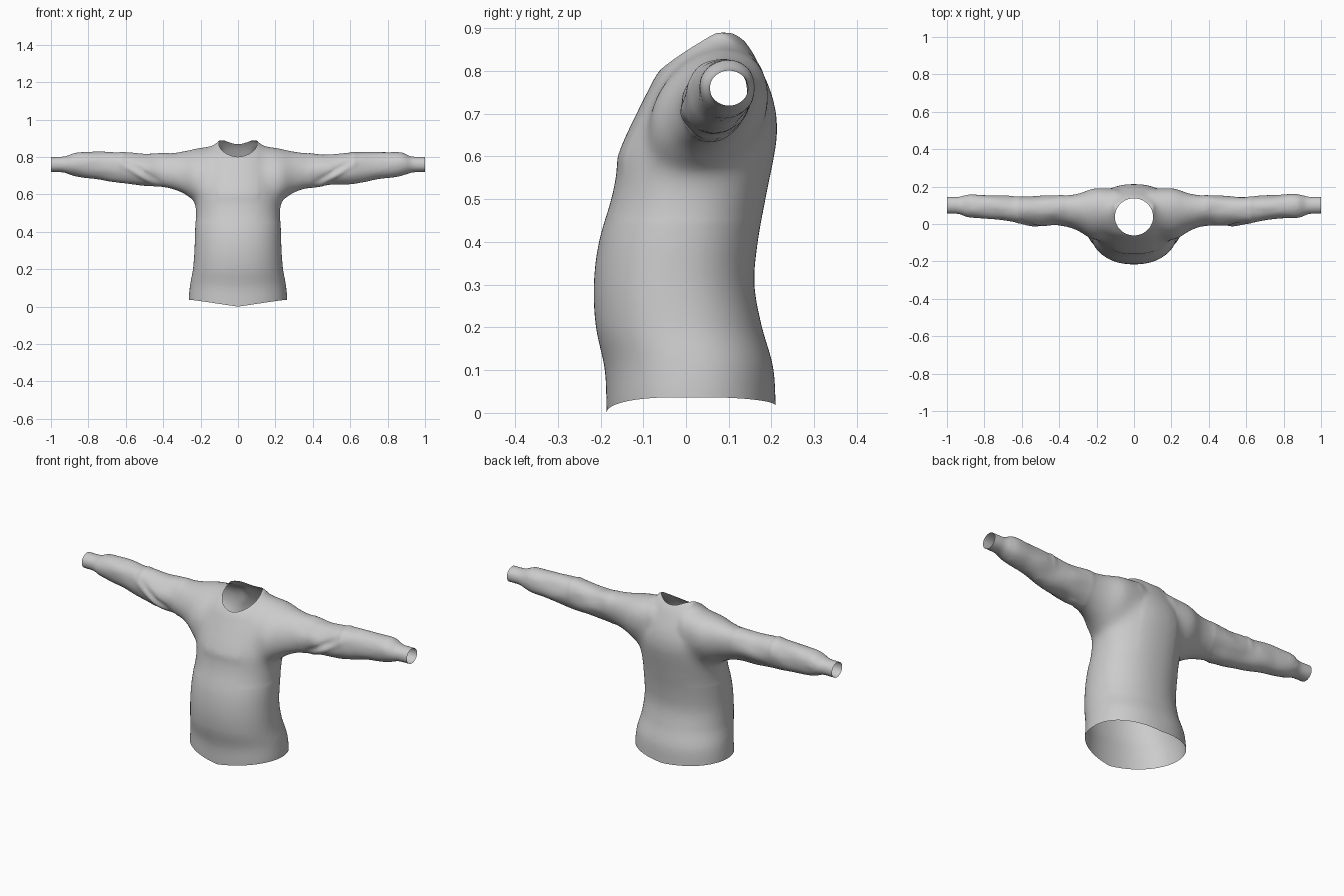
import bpy, bmesh, math
from mathutils import Vector, noise

if "Cube" in bpy.data.objects:
    bpy.data.objects.remove(bpy.data.objects["Cube"])

fabric = bpy.data.materials.new("grey fabric")
fabric.diffuse_color = (0.6, 0.6, 0.6, 1)
fabric.use_nodes = True
fabric.node_tree.nodes["Principled BSDF"].inputs["Base Color"].default_value = fabric.diffuse_color


def resample(rows, steps):
    """Catmull-Rom interpolation through a table of ring parameters."""
    out = []
    for i in range(len(rows) - 1):
        p = [rows[max(0, min(len(rows) - 1, i + k))] for k in (-1, 0, 1, 2)]
        for s in range(steps):
            t = s / steps
            out.append([0.5 * (2 * b + (c - a) * t + (2 * a - 5 * b + 4 * c - d) * t * t
                               + (3 * b - a - 3 * c + d) * t ** 3) for a, b, c, d in zip(*p)])
    return out + [list(rows[-1])]


def spow(v, e):
    return math.copysign(abs(v) ** e, v)


def loft(bm, rings):
    """Capped solid skinned through rings of points."""
    loops = [[bm.verts.new(p) for p in r] for r in rings]
    n = len(loops[0])
    for a, b in zip(loops, loops[1:]):
        for i in range(n):
            bm.faces.new((a[i], a[(i + 1) % n], b[(i + 1) % n], b[i]))
    bm.faces.new(loops[0][::-1])
    bm.faces.new(loops[-1])


N = 64
ANG = [2 * math.pi * i / N for i in range(N)]

# Torso rings: z, half width, front y, back y
torso = [(-.1, .262, -.182, .212), (0, .264, -.186, .210), (.1, .256, -.190, .204),
         (.2, .241, -.211, .178), (.3, .233, -.216, .160), (.4, .230, -.204, .168),
         (.5, .226, -.175, .186), (.56, .228, -.163, .198), (.6, .230, -.160, .206),
         (.65, .230, -.140, .213), (.7, .225, -.116, .211), (.75, .212, -.091, .199),
         (.8, .190, -.063, .178), (.85, .15, -.012, .152), (.89, .105, .045, .12)]

# Sleeve rings: x, bottom z, top z, front y, back y, lean
sleeve = [(.08, .56, .858, -.06, .18, .25), (.2, .555, .853, -.085, .192, .25),
          (.25, .575, .842, -.068, .178, .25), (.3, .607, .832, -.035, .160, .22),
          (.4, .638, .821, -.006, .152, .18), (.5, .648, .815, -.010, .150, .12),
          (.6, .656, .824, .002, .147, .06), (.7, .670, .831, .018, .152, 0),
          (.8, .685, .828, .028, .157, 0), (.87, .698, .826, .033, .161, 0),
          (.905, .708, .812, .040, .155, 0), (.93, .717, .803, .051, .147, 0),
          (.97, .718, .802, .054, .147, 0), (1.05, .718, .802, .054, .147, 0)]

bm = bmesh.new()
rings = []
for z, w, f, b in resample(torso, 4):
    rings.append([(w * spow(math.cos(a), .92),
                   (f + b) / 2 + (b - f) / 2 * spow(math.sin(a), .92), z) for a in ANG])
loft(bm, rings)
for side in (1, -1):
    rings = []
    for x, lo, hi, f, b, lean in resample(sleeve, 4):
        ring = []
        for a in ANG:
            dz = (hi - lo) / 2 * math.sin(a)
            ring.append((side * x, (f + b) / 2 + (b - f) / 2 * math.cos(a) + lean * dz,
                         (lo + hi) / 2 + dz))
        rings.append(ring)
    loft(bm, rings)
bmesh.ops.recalc_face_normals(bm, faces=bm.faces)
mesh = bpy.data.meshes.new("sweater")
bm.to_mesh(mesh)
bm.free()
sweater = bpy.data.objects.new("sweater", mesh)
bpy.context.collection.objects.link(sweater)


def bake():
    """Replace the mesh by its modified result."""
    deps = bpy.context.evaluated_depsgraph_get()
    sweater.data = bpy.data.meshes.new_from_object(sweater.evaluated_get(deps))
    sweater.modifiers.clear()


# Fuse torso and sleeves into one skin
fuse = sweater.modifiers.new("fuse", 'REMESH')
fuse.mode = 'VOXEL'
fuse.voxel_size = 0.01
bake()


def bump(v, s):
    return math.exp(-(v / s) ** 2)


# Soften the shoulder joins and add cloth folds on the sleeves
bm = bmesh.new()
bm.from_mesh(sweater.data)
for _ in range(5):
    bmesh.ops.smooth_vert(bm, verts=bm.verts, factor=.5, use_axis_x=True, use_axis_y=True, use_axis_z=True)
joins = [v for v in bm.verts if .11 < abs(v.co.x) < .38 and v.co.z > .45]
for _ in range(40):
    bmesh.ops.smooth_vert(bm, verts=joins, factor=.5, use_axis_x=True, use_axis_y=True, use_axis_z=True)
bm.normal_update()
moves = []
for v in bm.verts:
    x, y, z = v.co
    ax = abs(x)
    on = max(0, min(1, (ax - .3) / .15, (.92 - ax) / .05))
    d = .006 * noise.noise(Vector((x * 9, y * 14, z * 14))) * on
    if y < .08:   # diagonal elbow fold
        line = (z - .64) - (ax - .42) * .6
        d += on * bump(ax - .51, .09) * (.008 * bump(line, .014) - .007 * bump(line - .03, .016))
    d += .004 * on * bump(ax - .62, .012) * bump(z - .8, .05)
    moves.append(v.normal * d)
for v, m in zip(bm.verts, moves):
    v.co += m

# Open the hem and both cuffs
for co, no in (((0, 0, 0), (0, 0, -1)), ((1, 0, 0), (1, 0, 0)), ((-1, 0, 0), (-1, 0, 0))):
    cut = bmesh.ops.bisect_plane(bm, geom=bm.verts[:] + bm.edges[:] + bm.faces[:],
                                 plane_co=co, plane_no=no, clear_outer=True)
    bmesh.ops.holes_fill(bm, edges=[e for e in cut["geom_cut"] if isinstance(e, bmesh.types.BMEdge)])
bm.to_mesh(sweater.data)
bm.free()

# Neck opening cut by a vertical cylinder
bpy.ops.mesh.primitive_cylinder_add(vertices=64, radius=1, depth=.6, location=(0, .038, .95))
cutter = bpy.context.object
cutter.name = "neck_cutter"
cutter.scale = (.102, .099, 1)
cutter.hide_render = True
neck = sweater.modifiers.new("neck", 'BOOLEAN')
neck.operation = 'DIFFERENCE'
neck.solver = 'EXACT'
neck.object = cutter
bpy.context.view_layer.update()
bake()
bpy.data.objects.remove(cutter)

# Remove the caps, leaving a thin open garment, and curve the hem
bm = bmesh.new()
bm.from_mesh(sweater.data)
bm.normal_update()
caps = []
for f in bm.faces:
    c = f.calc_center_median()
    in_neck = math.hypot(c.x / .102, (c.y - .038) / .099) < 1.002 and c.z > .6
    flat_end = abs(c.x) > .9999 or (c.z < 1e-4 and f.normal.z < -.9)
    if in_neck or flat_end:
        caps.append(f)
bmesh.ops.delete(bm, geom=caps, context='FACES')
for v in bm.verts:
    if v.co.z < .2:
        base = .016 * max(0, min(1, (v.co.y + .19) / .25))
        lift = base + (.036 - base) * min(1, abs(v.co.x) / .25)
        v.co.z += lift * (1 - v.co.z / .2)
for f in bm.faces:
    f.smooth = True
    f.material_index = 0
bm.to_mesh(sweater.data)
bm.free()
sweater.data.materials.clear()
sweater.data.materials.append(fabric)
